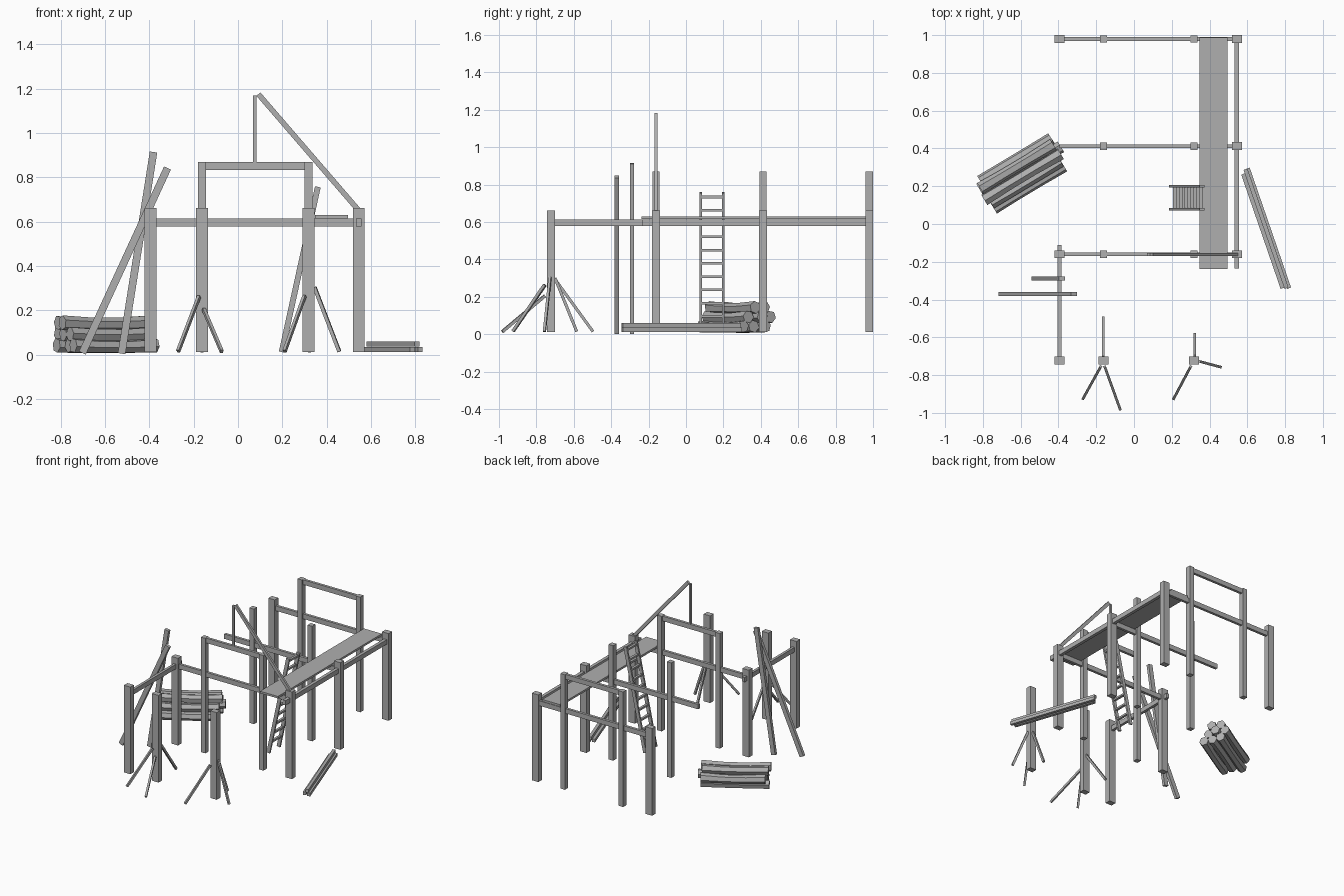
import bpy, bmesh, math, random
from mathutils import Vector, Matrix

random.seed(4)
cube = bpy.data.objects.get("Cube")
if cube:
    bpy.data.objects.remove(cube)

wood = bpy.data.materials.new("weathered_grey_wood")
wood.use_nodes = True
GREY = (0.43, 0.43, 0.43, 1)
wood.diffuse_color = GREY
wood.node_tree.nodes["Principled BSDF"].inputs["Base Color"].default_value = GREY


def make(name, bm):
    bmesh.ops.recalc_face_normals(bm, faces=bm.faces)
    mesh = bpy.data.meshes.new(name)
    bm.to_mesh(mesh)
    bm.free()
    mesh.materials.append(wood)
    obj = bpy.data.objects.new(name, mesh)
    bpy.context.collection.objects.link(obj)
    return obj


def box(name, lo, hi):
    lo, hi = Vector(lo), Vector(hi)
    bm = bmesh.new()
    mat = Matrix.Translation((lo + hi) / 2) @ Matrix.Diagonal((*(hi - lo), 1))
    bmesh.ops.create_cube(bm, size=1, matrix=mat)
    return make(name, bm)


def bar(name, start, end, width, depth):
    """Square timber between two points; depth is measured across, width in the vertical plane."""
    a, b = Vector(start), Vector(end)
    z = (b - a).normalized()
    side = Vector((0, 0, 1)).cross(z).normalized()
    up = z.cross(side)
    rot = Matrix((up, side, z)).transposed().to_4x4()
    bm = bmesh.new()
    mat = Matrix.Translation((a + b) / 2) @ rot @ Matrix.Diagonal((width, depth, (b - a).length, 1))
    bmesh.ops.create_cube(bm, size=1, matrix=mat)
    return make(name, bm)


BASE, LOW, TALL = 0.012, 0.662, 0.87
XS = (-0.395, -0.162, 0.318, 0.545)
BACK, MID, FRONT, FORE = 0.98, 0.412, -0.16, -0.722


def post(x, y, top, w, d):
    box("post", (x - w / 2, y - d / 2, BASE), (x + w / 2, y + d / 2, top))


# Thick short posts
for x, y in [(XS[0], BACK), (XS[3], BACK), (XS[3], MID), (XS[0], FRONT), (XS[3], FRONT),
             (XS[0], FORE), (XS[1], FORE), (XS[2], FORE)]:
    post(x, y, LOW, 0.053, 0.042)

# Slim tall posts and cross beams
for y in (BACK, MID, FRONT):
    for x in XS[1:3]:
        post(x, y, TALL, 0.037, 0.038)
    box("cross_beam", (XS[0], y - 0.01, 0.578), (XS[3], y + 0.01, 0.614))
for y in (BACK, FRONT):
    box("top_beam", (XS[1], y - 0.01, 0.833), (XS[2], y + 0.01, 0.869))

# Side beams and walkway
box("long_side_beam", (0.533, -0.235, 0.579), (0.557, 0.985, 0.614))
box("short_side_beam", (-0.405, FORE, 0.579), (-0.385, -0.11, 0.614))
box("walkway", (0.348, -0.237, 0.615), (0.495, 0.988, 0.63))

# Hoist frame
box("hoist_mast", (0.068, -0.169, 0.869), (0.084, -0.153, 1.168))
bar("hoist_strut", (0.092, -0.161, 1.175), (0.545, -0.161, 0.65), 0.024, 0.016)

# Ladder
foot, head = Vector((0.197, 0, 0.012)), Vector((0.36, 0, 0.757))
for y in (0.079, 0.199):
    off = Vector((0, y, 0))
    bar("ladder_rail", foot + off, head + off, 0.026, 0.013)
for i in range(10):
    p = foot.lerp(head, 0.112 + i * 0.0952)
    box("ladder_rung", (p.x - 0.009, 0.08, p.z - 0.007), (p.x + 0.009, 0.198, p.z + 0.007))

# Leaning timbers
bar("leaning_timber", (-0.702, -0.37, 0.008), (-0.318, -0.37, 0.842), 0.034, 0.022)
bar("leaning_timber", (-0.525, -0.288, 0.005), (-0.381, -0.288, 0.914), 0.034, 0.022)

# Props around the unfinished posts
for a, b in [((-0.162, -0.705, 0.3), (-0.162, -0.497, 0.014)),
             ((-0.176, -0.755, 0.262), (-0.27, -0.925, 0.016)),
             ((-0.155, -0.755, 0.205), (-0.073, -0.982, 0.014)),
             ((0.322, -0.7, 0.3), (0.322, -0.584, 0.014)),
             ((0.345, -0.727, 0.305), (0.457, -0.757, 0.014)),
             ((0.3, -0.755, 0.265), (0.21, -0.925, 0.016))]:
    bar("prop", a, b, 0.016, 0.014)

# Timbers lying on the ground
for x, y, z in [(0.578, 0.265, 0.024), (0.602, 0.295, 0.024), (0.59, 0.29, 0.048)]:
    end = (x + (y + 0.34) * 0.345, -0.34, z)
    bar("ground_timber", (x, y, z), end, 0.023, 0.022)


def log(across, z, radius):
    """Six-sided log with a narrower, gently bent middle."""
    bm = bmesh.new()
    half = 0.225 + random.uniform(-0.015, 0.015)
    shift = random.uniform(-0.015, 0.015)
    bend = random.uniform(-0.008, 0.008)
    turn = random.uniform(0, 1)
    place = Matrix.Translation((-0.588, 0.27, 0)) @ Matrix.Rotation(math.radians(31), 4, 'Z')
    rings = []
    for t in (-1, -0.4, 0.3, 1):
        r = radius * (0.88 + 0.14 * t * t)
        sag = (1 - t * t)
        rings.append([bm.verts.new(place @ Vector((
            t * half + shift,
            across + bend * sag + r * math.cos(turn + k * math.pi / 3),
            z - 0.006 * sag + r * math.sin(turn + k * math.pi / 3)))) for k in range(6)])
    for a, b in zip(rings, rings[1:]):
        for k in range(6):
            n = (k + 1) % 6
            bm.faces.new((a[k], a[n], b[n], b[k]))
    bm.faces.new(rings[0])
    bm.faces.new(rings[-1])
    make("log", bm)


# Log pile
for row, offsets in enumerate([(-0.08, -0.017, 0.046), (-0.048, 0.015, 0.078), (-0.017, 0.046)]):
    for across in offsets:
        log(across, 0.042 + row * 0.051, 0.033)
